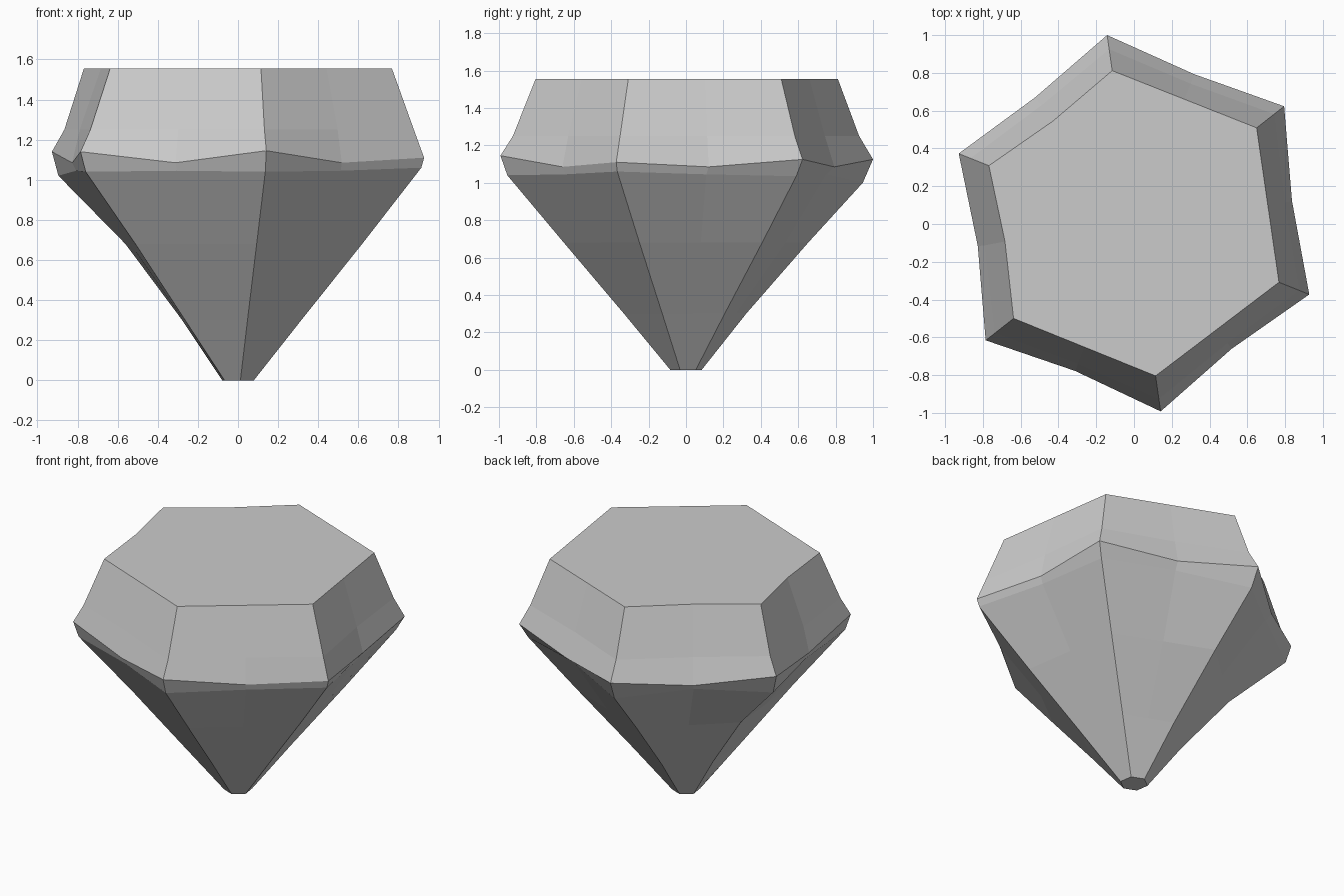
import bpy, bmesh, math

if "Cube" in bpy.data.objects:
    bpy.data.objects.remove(bpy.data.objects["Cube"])

START = math.radians(38.1)   # direction of the first hexagon corner
FLAT = math.cos(math.radians(30))

# Each ring: corner radii, corner heights, side-middle insets, side-middle height
RINGS = [
    # culet
    ([.085] * 6, [0] * 6, [0] * 6, 0),
    # pavilion, with one chipped corner
    ([.335, .325, .30, .335, .335, .34], [.3] * 6, [0] * 6, .3),
    ([.66, .66, .605, .65, .66, .667], [.68] * 6, [0] * 6, .68),
    # lower girdle
    ([.955, .955, .965, .965, .965, .985],
     [1.035, 1.0, 1.02, 1.04, 1.04, 1.06], [.02] * 6, 1.045),
    # upper girdle
    ([1.01, 1.01, 1.0, .998, 1.002, 1.0],
     [1.125, 1.125, 1.14, 1.14, 1.145, 1.11],
     [.02, .02, .03, .028, .028, .025], 1.085),
    # crown
    ([.943, .935, .933, .935, .935, .945], [1.25] * 6, [.012] * 6, 1.25),
    # table rim
    ([.825, .82, .828, .81, .812, .827], [1.555] * 6,
     [.0, .02, .02, .0, .0, .0], 1.555),
]


def add_ring(bm, radii, heights, insets, mid_z):
    """Hexagon of corners with a slightly sunken point in each side."""
    corners = []
    for k in range(6):
        a = START + k * math.pi / 3
        corners.append((radii[k] * math.cos(a), radii[k] * math.sin(a)))
    verts = []
    for k in range(6):
        (x0, y0), (x1, y1) = corners[k], corners[(k + 1) % 6]
        a = START + (k + .5) * math.pi / 3
        verts.append(bm.verts.new((x0, y0, heights[k])))
        verts.append(bm.verts.new(((x0 + x1) / 2 - insets[k] * math.cos(a),
                                   (y0 + y1) / 2 - insets[k] * math.sin(a),
                                   mid_z)))
    return verts


# Cut gem body: stacked rings joined by flat facets
bm = bmesh.new()
rings = [add_ring(bm, *ring) for ring in RINGS]
for low, high in zip(rings, rings[1:]):
    for i in range(12):
        j = (i + 1) % 12
        bm.faces.new((low[i], low[j], high[j], high[i]))
bm.faces.new(rings[0][::-1])
bm.faces.new(rings[-1])
bmesh.ops.recalc_face_normals(bm, faces=bm.faces)

mesh = bpy.data.meshes.new("gem")
bm.to_mesh(mesh)
bm.free()
gem = bpy.data.objects.new("gem", mesh)
bpy.context.collection.objects.link(gem)
